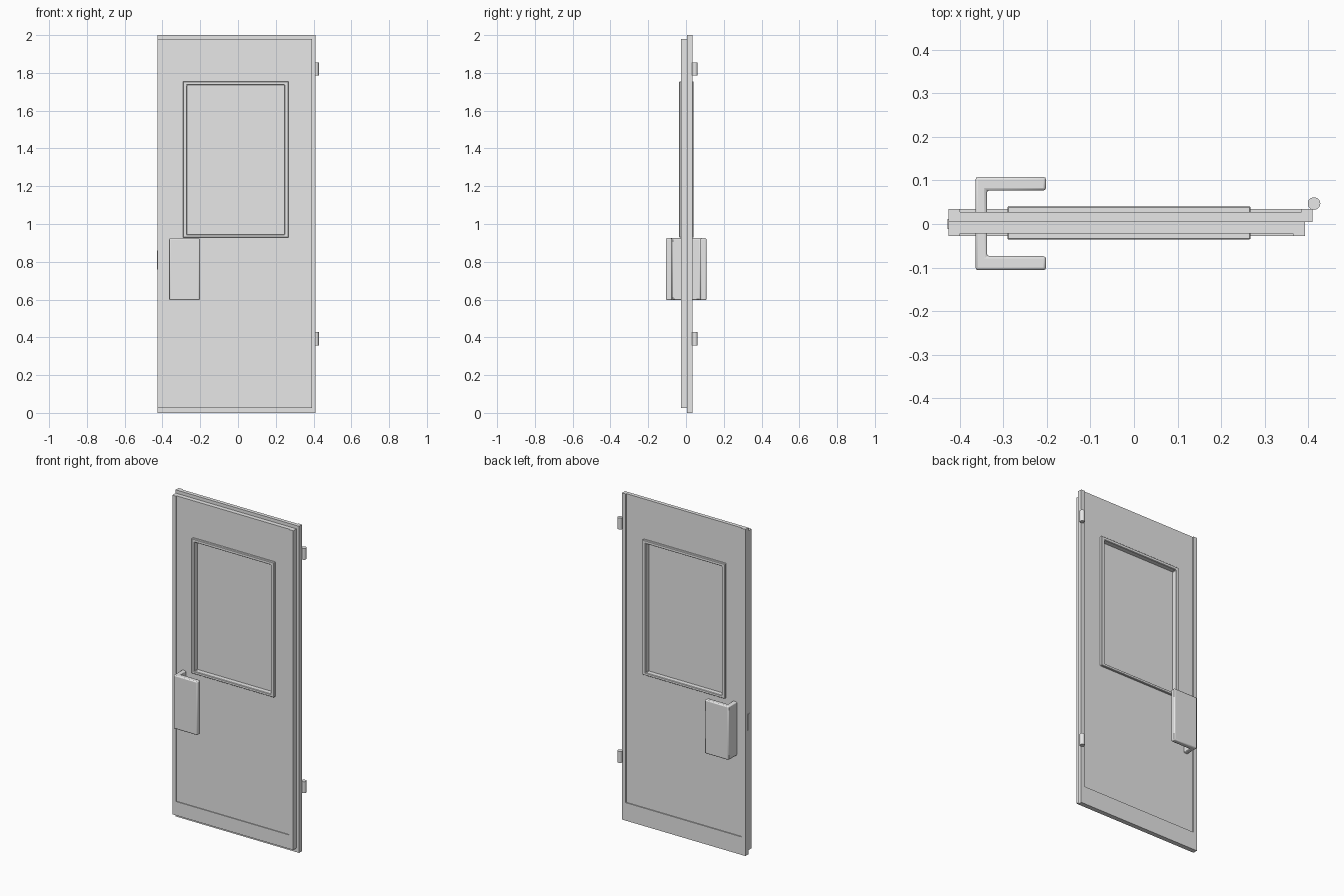
import bpy
import bmesh
import math

if "Cube" in bpy.data.objects:
    bpy.data.objects.remove(bpy.data.objects["Cube"], do_unlink=True)

grey = bpy.data.materials.new("painted_grey")
grey.use_nodes = True
grey.diffuse_color = (0.8, 0.8, 0.8, 1)
grey.node_tree.nodes["Principled BSDF"].inputs["Base Color"].default_value = grey.diffuse_color


def finish(name, bm, bevel=0, segments=1, smooth=False):
    bmesh.ops.recalc_face_normals(bm, faces=bm.faces)
    mesh = bpy.data.meshes.new(name)
    bm.to_mesh(mesh)
    bm.free()
    mesh.materials.append(grey)
    obj = bpy.data.objects.new(name, mesh)
    bpy.context.collection.objects.link(obj)
    if bevel:
        mod = obj.modifiers.new("edge_bevel", "BEVEL")
        mod.width = bevel
        mod.segments = segments
    if smooth:
        bpy.ops.object.select_all(action="DESELECT")
        obj.select_set(True)
        bpy.context.view_layer.objects.active = obj
        bpy.ops.object.shade_smooth_by_angle(angle=math.radians(35))
    return obj


def box(name, x, y, z, bevel=0):
    bm = bmesh.new()
    bmesh.ops.create_cube(bm, size=1)
    for v in bm.verts:
        v.co = [sum(r) / 2 + c * (r[1] - r[0]) for r, c in zip((x, y, z), v.co)]
    return finish(name, bm, bevel)


def ring(name, outer, inner, y, bevel=0):
    """Upright rectangle with a rectangular opening; each rectangle is x0, x1, z0, z1."""
    bm = bmesh.new()

    def loop(r, depth):
        corners = ((r[0], r[2]), (r[1], r[2]), (r[1], r[3]), (r[0], r[3]))
        return [bm.verts.new((px, depth, pz)) for px, pz in corners]

    loops = [loop(outer, y[0]), loop(inner, y[0]), loop(inner, y[1]), loop(outer, y[1])]
    for a, b in zip(loops, loops[1:] + loops[:1]):
        for i in range(4):
            j = (i + 1) % 4
            bm.faces.new((a[i], a[j], b[j], b[i]))
    return finish(name, bm, bevel)


LEFT = -0.426
OPENING = (-0.27, 0.245, 0.945, 1.735)
SPLIT = 0.005

# Two stepped door leaves: the back one is larger and forms the rebate
leaves = {
    "front": dict(right=0.393, low=0.025, top=1.98, skin=-0.022, face=-0.027, strip=0.365),
    "back": dict(right=0.41, low=0, top=2, skin=0.028, face=0.034, strip=0.385),
}
for side, d in leaves.items():
    ring(side + "_leaf", (LEFT, d["right"], d["low"], d["top"]), OPENING,
         sorted((SPLIT, d["skin"])))
    # Raised kick plate and edge strips
    depth = sorted((d["skin"], d["face"]))
    box(side + "_kick_plate", (LEFT, d["right"]), depth, (d["low"], 0.11))
    box(side + "_latch_strip", (LEFT, -0.4), depth, (0.11, d["top"]))
    box(side + "_hinge_strip", (d["strip"], d["right"]), depth, (0.11, d["top"]))

# Window frame and recessed pane
ring("window_frame", (-0.291, 0.268, 0.928, 1.755), OPENING, (-0.036, 0.041), 0.003)
box("window_pane", OPENING[:2], (-0.004, 0.01), OPENING[2:])

# Push-pull handle: a C-shaped profile passing through the door
profile = [(-0.202, -0.106), (-0.364, -0.106), (-0.364, 0.108), (-0.202, 0.108),
           (-0.202, 0.077), (-0.338, 0.077), (-0.338, -0.074), (-0.202, -0.074)]
bm = bmesh.new()
base = bm.faces.new([bm.verts.new((px, py, 0.597)) for px, py in profile])
grown = bmesh.ops.extrude_face_region(bm, geom=[base])["geom"]
bmesh.ops.translate(bm, vec=(0, 0, 0.328),
                    verts=[g for g in grown if isinstance(g, bmesh.types.BMVert)])
finish("handle", bm, 0.006, 2, True)

# Latch plate on the door edge
box("latch_plate", (-0.428, LEFT), (-0.012, 0.012), (0.76, 0.86))

# Hinge knuckles
for label, z in (("lower", 0.392), ("upper", 1.821)):
    bm = bmesh.new()
    bmesh.ops.create_cone(bm, cap_ends=True, segments=12, radius1=0.0145,
                          radius2=0.0145, depth=0.07)
    bmesh.ops.translate(bm, vec=(0.4135, 0.047, z), verts=bm.verts)
    finish(label + "_hinge", bm, smooth=True)
